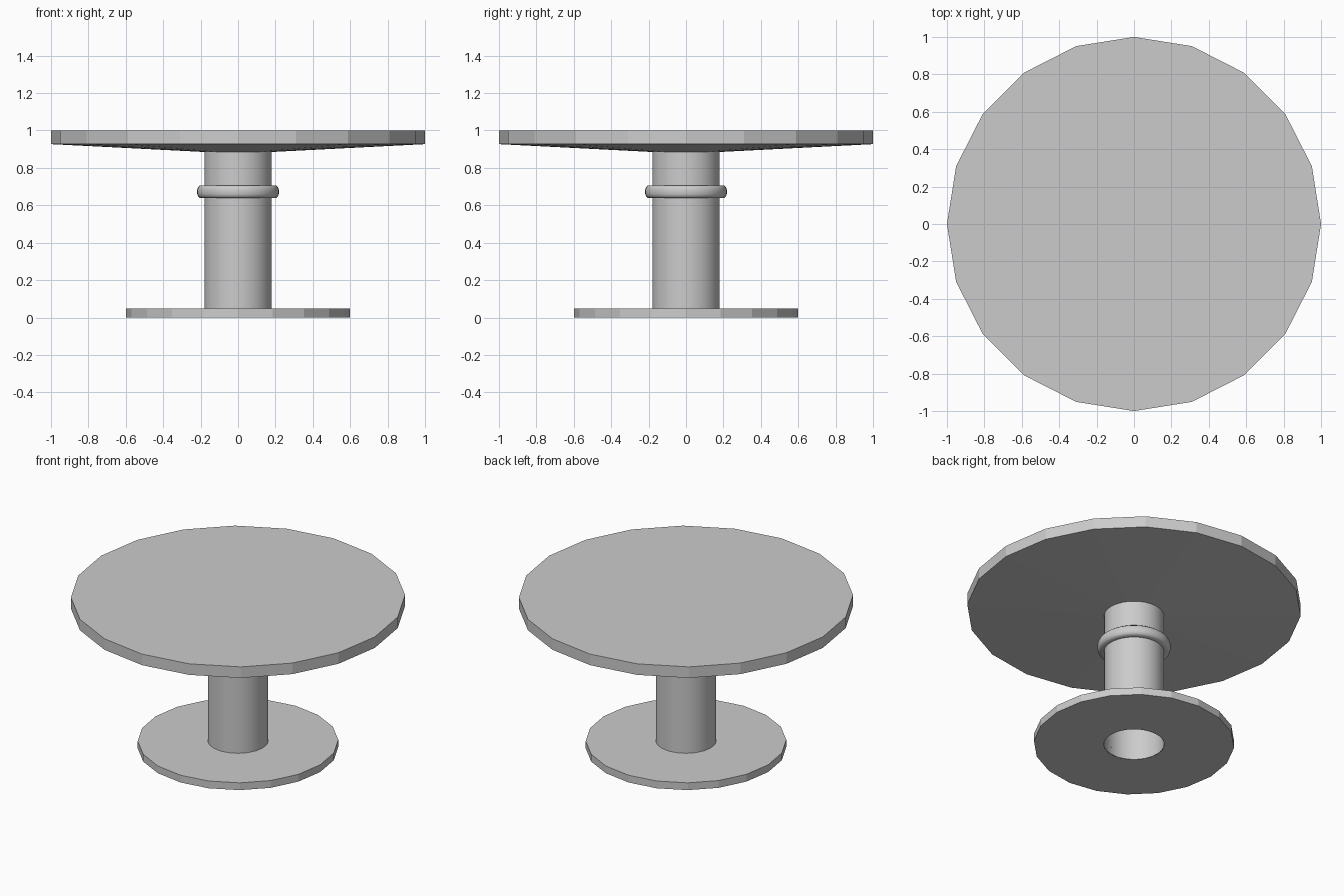
import bpy, bmesh
from math import cos, sin, pi, radians

if "Cube" in bpy.data.objects:
    bpy.data.objects.remove(bpy.data.objects["Cube"])


def lathe(name, profile, sides, smooth=False, closed=False):
    """Spin an (r, z) profile about z; r = 0 becomes a pole."""
    bm = bmesh.new()
    rings = []
    for r, z in profile:
        if r == 0:
            rings.append([bm.verts.new((0, 0, z))] * sides)
        else:
            rings.append([bm.verts.new((r * cos(2 * pi * i / sides),
                                        r * sin(2 * pi * i / sides), z))
                          for i in range(sides)])
    pairs = list(zip(rings, rings[1:]))
    if closed:
        pairs.append((rings[-1], rings[0]))
    for a, b in pairs:
        for i in range(sides):
            j = (i + 1) % sides
            bm.faces.new(list(dict.fromkeys((a[i], a[j], b[j], b[i]))))
    bm.normal_update()
    mesh = bpy.data.meshes.new(name)
    bm.to_mesh(mesh)
    bm.free()
    ob = bpy.data.objects.new(name, mesh)
    bpy.context.collection.objects.link(ob)
    if smooth:
        bpy.ops.object.select_all(action='DESELECT')
        ob.select_set(True)
        bpy.context.view_layer.objects.active = ob
        bpy.ops.object.shade_smooth_by_angle(angle=radians(40))
    return ob


# twenty-sided table top with shallow conical underside
lathe("table_top", [(0, 0.885), (0.18, 0.885), (1, 0.927), (1, 1), (0, 1)], 20)

# flat foot plate with a hole where the column passes through
lathe("base_plate", [(0.182, 0), (0.6, 0), (0.6, 0.048), (0.182, 0.048)], 20)

# hollow column, open at the bottom
lathe("column", [(0.18, 0), (0.18, 0.887)], 40, smooth=True)

# rounded collar around the column
lathe("collar", [(0.179, 0.638), (0.202, 0.638), (0.213, 0.647), (0.218, 0.66),
                 (0.218, 0.685), (0.213, 0.698), (0.202, 0.707), (0.179, 0.707)],
      40, smooth=True)
